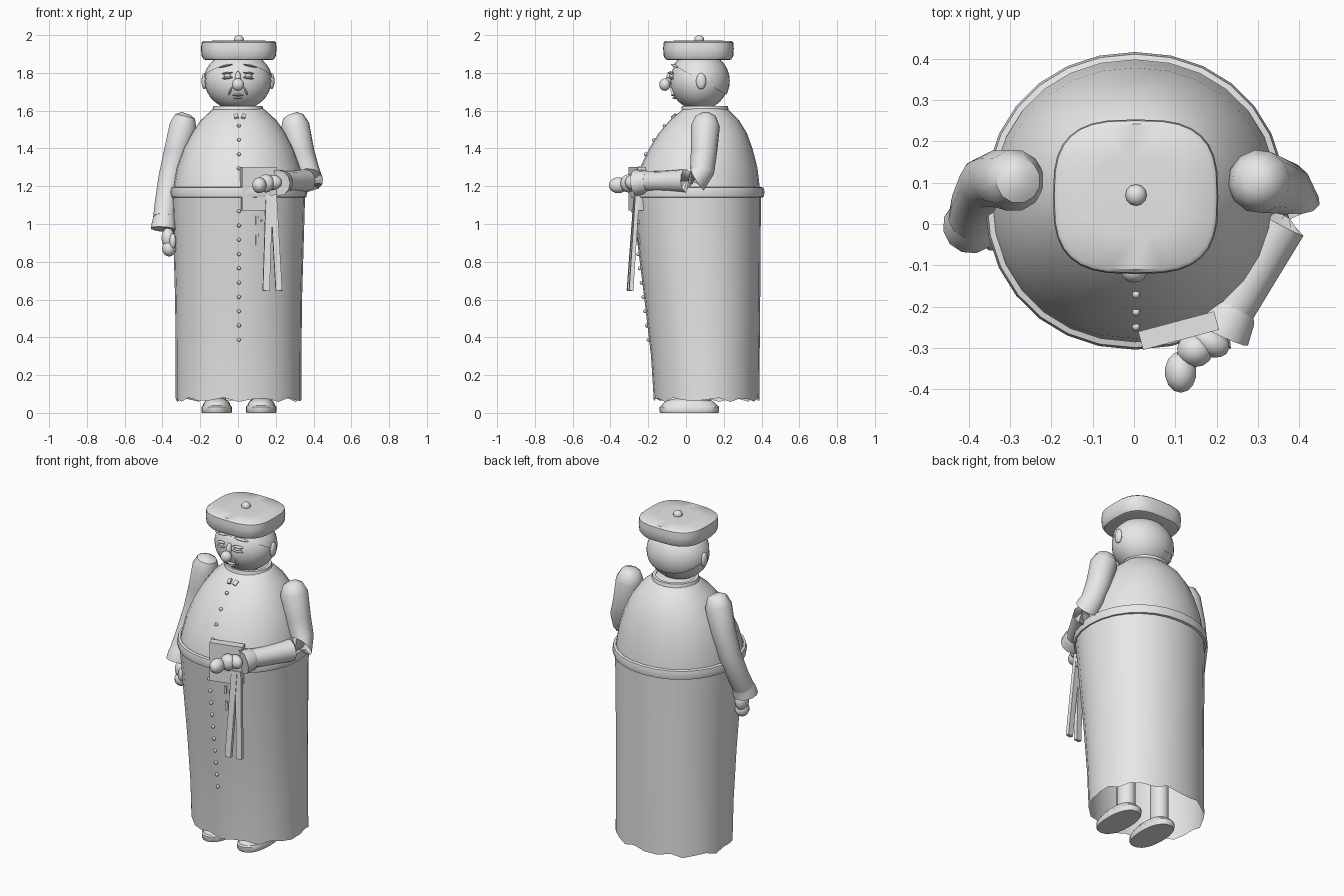
import bpy, bmesh, math
from mathutils import Vector, Matrix

if "Cube" in bpy.data.objects:
    bpy.data.objects.remove(bpy.data.objects["Cube"])

GREY = bpy.data.materials.new("plain grey")
GREY.diffuse_color = (0.8, 0.8, 0.8, 1)
GREY.use_nodes = True
GREY.node_tree.nodes["Principled BSDF"].inputs["Base Color"].default_value = GREY.diffuse_color


def finish(bm, name, angle=40):
    bmesh.ops.recalc_face_normals(bm, faces=bm.faces)
    me = bpy.data.meshes.new(name)
    bm.to_mesh(me)
    bm.free()
    ob = bpy.data.objects.new(name, me)
    bpy.context.collection.objects.link(ob)
    me.materials.append(GREY)
    bpy.ops.object.select_all(action='DESELECT')
    ob.select_set(True)
    bpy.context.view_layer.objects.active = ob
    bpy.ops.object.shade_smooth_by_angle(angle=math.radians(angle))
    return ob


def loft(name, rings, cap_start=True, cap_end=True, closed=False, angle=40):
    bm = bmesh.new()
    loops = [[bm.verts.new(p) for p in r] for r in rings]
    n = len(loops[0])
    pairs = list(zip(loops, loops[1:])) + ([(loops[-1], loops[0])] if closed else [])
    for a, b in pairs:
        for i in range(n):
            bm.faces.new((a[i], a[(i + 1) % n], b[(i + 1) % n], b[i]))
    if cap_start and not closed:
        bm.faces.new(loops[0])
    if cap_end and not closed:
        bm.faces.new(loops[-1])
    return finish(bm, name, angle)


def oval(cx, cy, z, rx, ry, n=24, power=2.0):
    pts = []
    for i in range(n):
        t = math.tau * i / n
        c, s = math.cos(t), math.sin(t)
        pts.append(Vector((cx + rx * math.copysign(abs(c) ** (2 / power), c),
                           cy + ry * math.copysign(abs(s) ** (2 / power), s), z)))
    return pts


def ball(name, loc, size, rot=(0, 0, 0), seg=14, cut=None):
    bm = bmesh.new()
    bmesh.ops.create_uvsphere(bm, u_segments=seg, v_segments=max(6, seg * 2 // 3), radius=1)
    turn = Matrix.Rotation(rot[2], 4, 'Z') @ Matrix.Rotation(rot[1], 4, 'Y') @ Matrix.Rotation(rot[0], 4, 'X')
    bm.transform(Matrix.Translation(loc) @ turn @ Matrix.Diagonal((*size, 1)))
    if cut:
        bmesh.ops.bisect_plane(bm, geom=bm.verts[:] + bm.edges[:] + bm.faces[:],
                               plane_co=cut[0], plane_no=cut[1], clear_inner=True)
    return finish(bm, name, 50)


def box(name, loc, size, rot=(0, 0, 0)):
    bm = bmesh.new()
    bmesh.ops.create_cube(bm, size=1)
    turn = Matrix.Rotation(rot[2], 4, 'Z') @ Matrix.Rotation(rot[1], 4, 'Y') @ Matrix.Rotation(rot[0], 4, 'X')
    bm.transform(Matrix.Translation(loc) @ turn @ Matrix.Diagonal((*size, 1)))
    return finish(bm, name, 30)


def tube(name, stations, n=12, cap_end=True):
    """Round limb through (point, radius) stations."""
    pts = [Vector(p) for p, r in stations]
    rings = []
    for i, (p, r) in enumerate(stations):
        d = (pts[min(i + 1, len(pts) - 1)] - pts[max(i - 1, 0)]).normalized()
        side = d.cross(Vector((0.35, 1, 0.3))).normalized()
        up = side.cross(d)
        rings.append([pts[i] + r * (math.cos(math.tau * k / n) * side + math.sin(math.tau * k / n) * up)
                      for k in range(n)])
    return loft(name, rings, cap_end=cap_end)


# Robe profile: height, half width, front y, back y
PROFILE = [(0.07, .333, -.17, .388), (0.3, .333, -.185, .39), (0.6, .336, -.22, .393),
           (0.9, .345, -.257, .395), (1.14, .352, -.285, .397), (1.2, .345, -.277, .39),
           (1.3, .328, -.243, .378), (1.4, .292, -.195, .352), (1.48, .25, -.145, .323),
           (1.55, .2, -.085, .28), (1.6, .145, -.025, .23), (1.62, .12, .0, .2)]


def front_y(z, x=0):
    for a, b in zip(PROFILE, PROFILE[1:]):
        if a[0] <= z <= b[0]:
            t = (z - a[0]) / (b[0] - a[0])
            rx, f, k = (a[j] + t * (b[j] - a[j]) for j in (1, 2, 3))
            return (f + k) / 2 - (k - f) / 2 * math.sqrt(max(0, 1 - (x / rx) ** 2))
    return 0


def robe_rings(part):
    return [oval(.003, (f + b) / 2, z, rx, (b - f) / 2, 28, 2.1) for z, rx, f, b in part]


# Robe skirt with wavy open hem, then chest
skirt = robe_rings(PROFILE[:5])
for i, p in enumerate(skirt[0]):
    p.z += .012 * math.sin(i * 2.3)
loft("robe_skirt", skirt, cap_start=False, cap_end=False)
loft("robe_chest", robe_rings(PROFILE[4:]), cap_start=False)

# Belt and collar bands
loft("belt", [oval(.003, .056, z, .345 + o, .341 + o, 28, 2.1)
              for z, o in ((1.14, 0), (1.142, .014), (1.168, .019), (1.192, .014), (1.196, 0))], closed=True)
loft("collar", [oval(0, .1, z, r, r * .93, 24) for z, r in
                ((1.605, .11), (1.605, .135), (1.625, .13), (1.625, .11))], closed=True)

# Buttons down the front
for i in range(16):
    z = .387 + i * .0756
    if not 1.1 < z < 1.25:
        ball("button", (.005, front_y(z) - .004, z), (.01, .01, .01), seg=8)

# Collar tabs
for s in (-1, 1):
    box("collar_tab", (.01 + s * .02, front_y(1.57) - .004, 1.57), (.022, .012, .03), (-.9, s * .3, 0))

# Head, hair, ears and face
ball("head", (0, .07, 1.755), (.176, .155, .152), seg=24)
ball("hair", (0, .07, 1.757), (.183, .162, .158), seg=24,
     cut=((0, .07, 1.765), (0, .49, .87)))
for s in (-1, 1):
    ball("ear", (s * .178, .08, 1.756), (.015, .027, .043), seg=12)
    y = -.078
    ball("eye", (s * .056, y, 1.785), (.02, .012, .012), (0, 0, s * .35))
    for dz in (-.012, .014):
        ball("eyelid", (s * .056, y - .003, 1.785 + dz), (.03, .014, .006), (0, s * .12, s * .35))
    ball("eyebrow", (s * .065, -.06, 1.838), (.04, .014, .006), (0, s * .2, s * .4), seg=10)
    ball("smile_line", (s * .04, -.07, 1.705), (.005, .012, .025), (0, -s * .4, s * .3), seg=8)
ball("nose", (0, -.112, 1.738), (.033, .03, .033))
ball("nose_bridge", (0, -.088, 1.77), (.016, .018, .04), (-.2, 0, 0))
ball("upper_lip", (0, -.066, 1.682), (.032, .014, .006), seg=10)
ball("lower_lip", (0, -.058, 1.668), (.024, .014, .006), seg=10)

# Soft square cap with top knob
loft("cap", [oval(.004, .066, z, .2 * k, .187 * k, 32, 3.0) for z, k in
             ((1.868, .86), (1.872, .93), (1.89, .985), (1.93, 1.0), (1.96, .985), (1.968, .94), (1.972, .5))])
ball("cap_knob", (.005, .07, 1.977), (.026, .026, .023), seg=12)

# Hanging arm with flared cuff
tube("hanging_sleeve", [((-.275, .105, 1.585), .025), ((-.28, .105, 1.57), .055), ((-.29, .105, 1.52), .075),
                        ((-.325, .11, 1.38), .07), ((-.36, .1, 1.24), .064), ((-.383, .05, 1.1), .06),
                        ((-.39, .015, 1.03), .06)])
tube("hanging_cuff", [((-.388, .018, 1.035), .058), ((-.391, .005, 1.01), .064), ((-.395, -.005, .972), .068),
                      ((-.393, .0, .985), .055)])
ball("hanging_palm", (-.37, -.005, .925), (.036, .046, .055))
ball("hanging_fingers", (-.365, -.015, .87), (.038, .044, .042))
ball("hanging_thumb", (-.345, -.045, .91), (.018, .02, .04))

# Bent arm with flared cuff
tube("bent_sleeve", [((.287, .105, 1.585), .025), ((.292, .105, 1.57), .055), ((.302, .103, 1.52), .077),
                     ((.335, .095, 1.38), .07), ((.367, .085, 1.28), .065), ((.383, .06, 1.235), .068),
                     ((.355, .0, 1.228), .062), ((.29, -.12, 1.226), .055), ((.235, -.215, 1.225), .053)])
tube("bent_cuff", [((.245, -.2, 1.225), .053), ((.236, -.215, 1.224), .062), ((.212, -.265, 1.218), .07),
                   ((.215, -.26, 1.219), .055)])
ball("bent_palm", (.148, -.305, 1.215), (.045, .042, .048))
ball("bent_wrist", (.185, -.285, 1.22), (.05, .035, .04), (0, 0, -.5))
ball("bent_fist", (.113, -.358, 1.205), (.039, .051, .042))

# Book held against the front
box("book", (.108, -.258, 1.186), (.19, .046, .23), (0, 0, .26))

# Belt ends, cords and small hanging pieces
box("belt_end", (.157, -.283, .9), (.036, .022, .51), (-.07, .04, .1))
box("belt_end", (.202, -.275, .9), (.034, .022, .51), (-.07, -.05, .1))
for x, z, h in ((.1, .92, .06), (.1, 1.02, .05), (.125, 1.01, .02)):
    box("cord", (x, front_y(z, x) - .002, z), (.014, .014, h), (.12, 0, .3))

# Legs and shoes
for s in (-1, 1):
    x = .005 + s * .118
    loft("leg", [oval(x, .08, z, .05, .055, 14) for z in (.035, .4)])
    loft("shoe_sole", [oval(x, .018, z, .08 * k, .157 * k, 24, 2.3) for z, k in
                       ((0, .97), (.006, 1), (.032, 1), (.038, .95))])
    loft("shoe_upper", [oval(x, .018, z, .074 * k, .148 * k, 20, 2.3) for z, k in
                        ((.034, 1), (.05, .95), (.065, .8), (.075, .55))])
